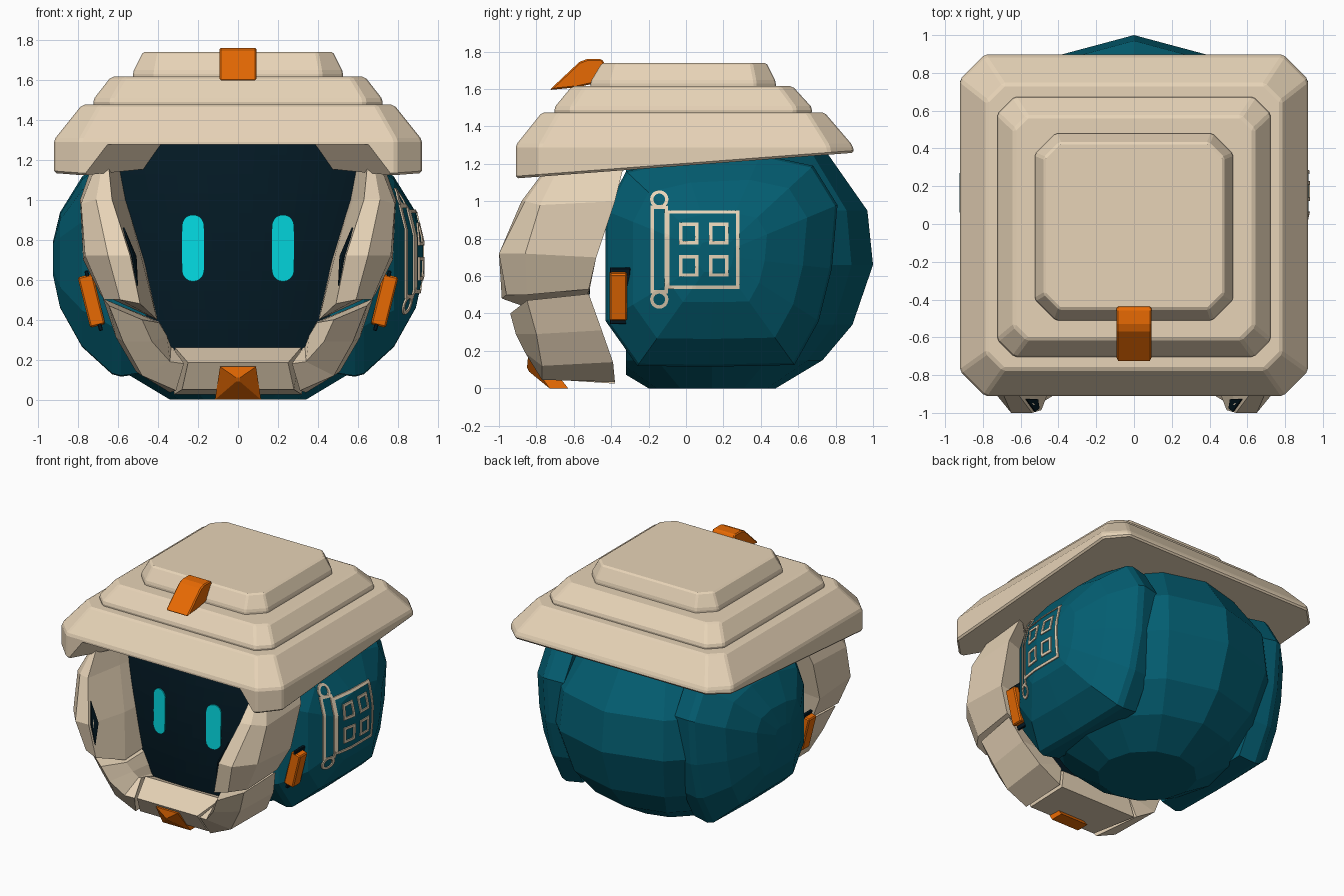
import bpy, bmesh, math
from mathutils import Vector, Matrix
from mathutils.bvhtree import BVHTree

if "Cube" in bpy.data.objects:
    bpy.data.objects.remove(bpy.data.objects["Cube"])


def material(name, rgb):
    m = bpy.data.materials.new(name)
    m.diffuse_color = (*rgb, 1)
    m.use_nodes = True
    m.node_tree.nodes["Principled BSDF"].inputs["Base Color"].default_value = m.diffuse_color
    return m


BEIGE = material("beige", (0.80, 0.655, 0.475))
TEAL = material("teal", (0.001, 0.11, 0.165))
DARK = material("dark_navy", (0.001, 0.010, 0.018))
ORANGE = material("orange", (0.84, 0.15, 0.001))
CYAN = material("cyan", (0.001, 0.70, 0.76))


def finish(name, bm, mats, mirror=False, bevel=0):
    bmesh.ops.recalc_face_normals(bm, faces=bm.faces)
    me = bpy.data.meshes.new(name)
    bm.to_mesh(me)
    bm.free()
    ob = bpy.data.objects.new(name, me)
    bpy.context.collection.objects.link(ob)
    for m in mats:
        me.materials.append(m)
    if mirror:
        ob.modifiers.new("mirror", 'MIRROR')
    if bevel:
        b = ob.modifiers.new("bevel", 'BEVEL')
        b.width, b.segments, b.limit_method = bevel, 1, 'ANGLE'
        b.angle_limit = math.radians(25)
    return ob


def loft(rings, closed=False, bm=None):
    """Skin equal-length closed rings; cap the ends or join them in a loop."""
    bm = bm or bmesh.new()
    vs = [[bm.verts.new(p) for p in r] for r in rings]
    n = len(vs[0])
    for a, b in zip(vs, vs[1:] + (vs[:1] if closed else [])):
        for i in range(n):
            j = (i + 1) % n
            bm.faces.new((a[i], a[j], b[j], b[i]))
    if not closed:
        bm.faces.new(vs[0])
        bm.faces.new(vs[-1])
    return bm


# --- stepped hat ---
def hat_ring(hx, y0, y1, c, z):
    pts = [(-hx + c, y0), (hx - c, y0), (hx, y0 + c), (hx, y1 - c),
           (hx - c, y1), (-hx + c, y1), (-hx, y1 - c), (-hx, y0 + c)]
    return [(x, y, z(y) if callable(z) else z) for x, y in pts]


brim = finish("hat_brim", loft([
    hat_ring(0.92, -0.91, 0.90, 0.13, lambda y: 1.122 + 0.076 * (y + 0.91)),
    hat_ring(0.92, -0.91, 0.89, 0.13, 1.30),
    hat_ring(0.78, -0.77, 0.74, 0.09, 1.475)]), [BEIGE], bevel=0.012)


# tapering notch in the front of the brim
def notch_ring(y, top):
    low = top + 0.21
    return [(-low, y, 1.0), (-top, y, 1.275), (top, y, 1.275), (low, y, 1.0)]


notch = finish("brim_notch_cutter", loft([notch_ring(-1.0, 0.715), notch_ring(-0.45, 0.34)]), [BEIGE])
notch.hide_render = True
notch.hide_viewport = True
cut = brim.modifiers.new("notch", 'BOOLEAN')
cut.object, cut.operation, cut.solver = notch, 'DIFFERENCE', 'EXACT'
finish("hat_middle_tier", loft([
    hat_ring(0.72, -0.70, 0.67, 0.09, 1.46),
    hat_ring(0.725, -0.705, 0.675, 0.09, 1.50),
    hat_ring(0.635, -0.61, 0.57, 0.07, 1.615)]), [BEIGE], bevel=0.012)
finish("hat_top_tier", loft([
    hat_ring(0.525, -0.51, 0.48, 0.11, 1.60),
    hat_ring(0.525, -0.51, 0.48, 0.11, 1.64),
    hat_ring(0.475, -0.45, 0.43, 0.08, 1.74)]), [BEIGE], bevel=0.01)

# --- orange crest on the hat front ---
crest = [(-0.73, 1.595), (-0.57, 1.745), (-0.53, 1.76), (-0.45, 1.76),
         (-0.43, 1.73), (-0.49, 1.63), (-0.58, 1.61)]
finish("hat_crest", loft([[(x, y, z) for y, z in crest] for x in (-0.092, 0.092)]),
       [ORANGE], bevel=0.008)

# --- faceted head shell, cut flat behind the face ---
CY = 0.14
profile = [(0.34, 0.0), (0.59, 0.15), (0.75, 0.34), (0.86, 0.66), (0.83, 0.95),
           (0.62, 1.25), (0.42, 1.40)]
bm = loft([[(r * math.sin(a), CY + r * math.cos(a), z)
            for a in (i * math.tau / 12 for i in range(12))] for r, z in profile])
res = bmesh.ops.bisect_plane(bm, geom=bm.verts[:] + bm.edges[:] + bm.faces[:],
                             plane_co=(0, -0.32, 0), plane_no=(0, -1, 0), clear_outer=True)
edges = [e for e in res["geom_cut"] if isinstance(e, bmesh.types.BMEdge)]
for f in bmesh.ops.contextual_create(bm, geom=edges)["faces"]:
    f.material_index = 1
finish("head_shell", bm, [TEAL, DARK])

# --- domed ear pads ---
outline = [(-0.43, 0.36), (-0.43, 0.95), (-0.32, 1.16), (-0.02, 1.23), (0.40, 1.25),
           (0.68, 1.19), (0.81, 0.98), (0.78, 0.64), (0.71, 0.36), (0.58, 0.125),
           (0.12, 0.115), (-0.26, 0.12)]
dome = [(0.46, 0.97), (0.585, 1.0), (0.63, 0.98), (0.78, 0.75), (0.89, 0.42), (0.925, 0.15)]
bm = loft([[(x, 0.16 + (y - 0.16) * s, 0.71 + (z - 0.71) * s) for y, z in outline]
           for x, s in dome])
pad_tree = BVHTree.FromBMesh(bm)
finish("ear_pad", bm, [TEAL], mirror=True)


# --- scroll emblem lying on the right ear pad ---
def on_pad(y, z, lift):
    hit = pad_tree.ray_cast(Vector((2, y, z)), Vector((-1, 0, 0)))[0]
    return (hit.x + lift, y, z)


def frame(bm, cy, cz, hy, hz, w, round_=False):
    if round_:
        unit = [(math.cos(i * math.tau / 24), math.sin(i * math.tau / 24)) for i in range(24)]
    else:
        t = [-1 + 2 * i / 20 for i in range(20)]
        unit = [(a, -1) for a in t] + [(1, a) for a in t] + \
               [(-a, 1) for a in t] + [(-1, -a) for a in t]
    loops = [(0, 0.008), (w, 0.008), (w, -0.001), (0, -0.001)]
    loft([[on_pad(cy + u * (hy - d), cz + v * (hz - d), lift) for u, v in unit]
          for d, lift in loops], True, bm)


W = 0.018
bm = bmesh.new()
for z in (1.01, 0.475):
    frame(bm, -0.143, z, 0.049, 0.049, W, True)
frame(bm, -0.143, 0.742, 0.046, 0.235, W)
frame(bm, 0.09, 0.742, 0.196, 0.21, W)
for y in (0.015, 0.175):
    for z in (0.655, 0.828):
        frame(bm, y, z, 0.052, 0.058, W)
finish("scroll_emblem", bm, [BEIGE])


# --- tilted orange tabs with thin dark backing ---
def tilted_box(name, centre, size, mat, bevel):
    bm = bmesh.new()
    m = (Matrix.Translation(centre) @ Matrix.Rotation(math.radians(14), 4, 'Y')
         @ Matrix.Diagonal((*size, 1)))
    bmesh.ops.create_cube(bm, size=1, matrix=m)
    finish(name, bm, [mat], mirror=True, bevel=bevel)


tilted_box("tab_backing", (0.722, -0.352, 0.495), (0.02, 0.11, 0.31), DARK, 0.004)
tilted_box("side_tab", (0.733, -0.362, 0.495), (0.078, 0.092, 0.26), ORANGE, 0.008)


# --- curved dark visor ---
def visor_y(x, z):
    return -0.63 + 0.40 * x * x + 0.15 * (z - 0.7) ** 2


rows = []
for k in range(13):
    z = 0.16 + k * 1.16 / 12
    xs = [(0.36 + (z - 0.2) * 0.28) * i / 8 for i in range(-8, 9)]
    rows.append([(x, visor_y(x, z), z) for x in xs] +
                [(x, visor_y(x, z) + 0.03, z) for x in reversed(xs)])
finish("visor", loft(rows), [DARK])

# --- capsule eyes ---
capsule = []
for i in range(24):
    a = (i + 0.5) * math.tau / 24
    capsule.append((0.225 + 0.055 * math.cos(a),
                    0.758 + 0.055 * math.sin(a) + math.copysign(0.112, math.sin(a))))
finish("eye", loft([[(x, visor_y(x, z) + d, z) for x, z in capsule]
                    for d in (-0.008, 0.001)]), [CYAN], mirror=True)

# --- face guard: sections run inner back, inner front, ridge(s), outer front, outer back ---
cheek = [
    [(.60, -.44, 1.20), (.62, -.54, 1.20), (.65, -.73, 1.20), (.675, -.72, 1.20),
     (.70, -.67, 1.20), (.72, -.33, 1.20)],
    [(.56, -.46, 1.00), (.575, -.58, 1.00), (.63, -.88, 1.00), (.71, -.86, 1.00),
     (.785, -.78, .98), (.79, -.38, 1.00)],
    [(.47, -.52, .70), (.48, -.66, .70), (.54, -1.0, .72), (.65, -1.0, .72),
     (.765, -.86, .72), (.775, -.48, .70)],
    [(.405, -.54, .41), (.405, -.76, .40), (.49, -.985, .48), (.59, -.96, .50),
     (.67, -.85, .50), (.69, -.52, .53)]]
finish("cheek_guard", loft(cheek), [BEIGE], mirror=True)
jaw = [
    [(.395, -.52, .39), (.395, -.76, .385), (.48, -.94, .40), (.645, -.85, .47), (.675, -.52, .505)],
    [(.35, -.46, .30), (.355, -.74, .32), (.43, -.91, .29), (.575, -.80, .29), (.61, -.45, .31)],
    [(.32, -.42, .22), (.335, -.70, .265), (.34, -.86, .19), (.48, -.77, .12), (.51, -.39, .14)],
    [(.30, -.41, .19), (.325, -.68, .26), (.27, -.84, .18), (.31, -.77, .045), (.34, -.38, .035)]]
finish("jaw_guard", loft(jaw), [BEIGE], mirror=True)
side = [(.29, -.40, .17), (.315, -.65, .26), (.25, -.84, .185), (.28, -.76, .05), (.32, -.38, .025)]
finish("chin_guard", loft([[(x * s, y, z) for x, y, z in side] for s in (-1, 0, 1)]), [BEIGE])

# --- dark slivers on the inner cheek edges ---
sliver = [(.512, -.972, .57), (.519, -.925, .716), (.580, -.925, .86), (.534, -.990, .72)]
finish("cheek_sliver", loft([[(x - d, y - d * 0.3, z) for x, y, z in sliver] for d in (.004, .012)]),
       [DARK], mirror=True)

# --- faceted orange chin stud ---
finish("chin_stud", loft([
    [(-.09, -.76, .165), (.09, -.76, .165), (.115, -.63, 0), (-.115, -.63, 0)],
    [(-.09, -.845, .165), (.09, -.845, .165), (.115, -.73, 0), (-.115, -.73, 0)],
    [(-.01, -.85, .11), (.01, -.85, .11), (.01, -.84, .09), (-.01, -.84, .09)]]), [ORANGE])
